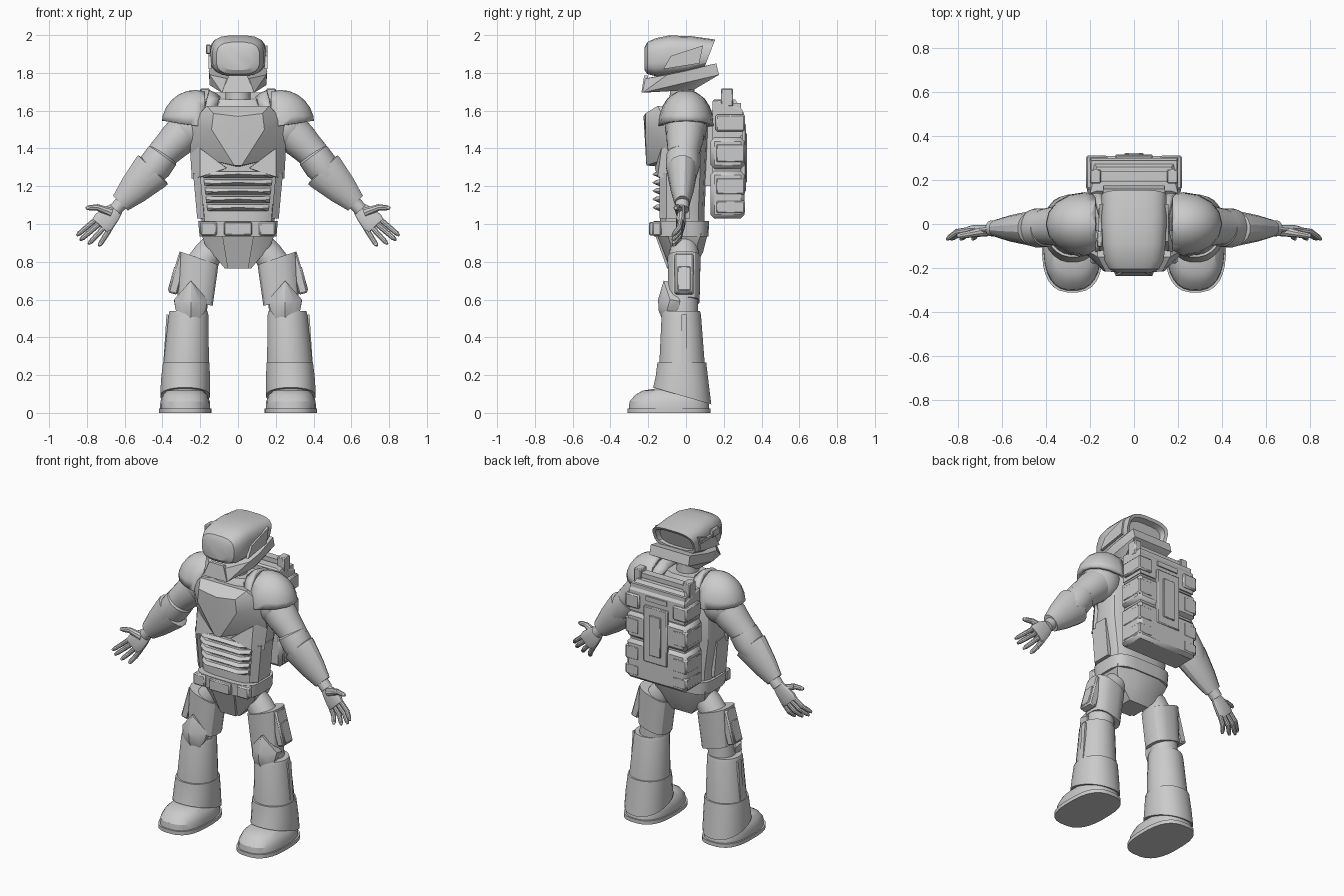
import bpy, bmesh, math
from mathutils import Vector as V, Matrix

cube = bpy.data.objects.get("Cube")
if cube:
    bpy.data.objects.remove(cube)

grey = bpy.data.materials.new("plain grey")
grey.use_nodes = True
grey.diffuse_color = (0.6, 0.6, 0.6, 1)
grey.node_tree.nodes["Principled BSDF"].inputs["Base Color"].default_value = (0.6, 0.6, 0.6, 1)
parts = []


def finish(name, bm, mirror=False, bevel=0, thick=0):
    bmesh.ops.recalc_face_normals(bm, faces=bm.faces)
    me = bpy.data.meshes.new(name)
    bm.to_mesh(me)
    bm.free()
    me.materials.append(grey)
    ob = bpy.data.objects.new(name, me)
    bpy.context.collection.objects.link(ob)
    if thick:
        ob.modifiers.new("Solidify", "SOLIDIFY").thickness = thick
    if bevel:
        m = ob.modifiers.new("Bevel", "BEVEL")
        m.width, m.segments = bevel, 1
    if mirror:
        ob.modifiers.new("Mirror", "MIRROR")
    parts.append(ob)
    return ob


def loft(name, secs, n=24, p=2, **kw):
    """Skin superellipse rings, each given as centre and two half axes."""
    bm = bmesh.new()
    rings = []
    for c, u, v in secs:
        ring = []
        for i in range(n):
            a = math.tau * (i + 0.5) / n
            x, y = (math.copysign(abs(t) ** (2 / p), t) for t in (math.cos(a), math.sin(a)))
            ring.append(bm.verts.new(V(c) + V(u) * x + V(v) * y))
        rings.append(ring)
    for a, b in zip(rings, rings[1:]):
        for i in range(n):
            j = (i + 1) % n
            bm.faces.new((a[i], a[j], b[j], b[i]))
    bm.faces.new(rings[0])
    bm.faces.new(rings[-1])
    return finish(name, bm, **kw)


def stack(name, rows, **kw):
    """Upright loft from rows of x, y, z, rx, ry."""
    return loft(name, [((x, y, z), (rx, 0, 0), (0, ry, 0)) for x, y, z, rx, ry in rows], **kw)


def limb(name, a, b, stations, flat=1, **kw):
    """Loft from a to b with (fraction, radius) stations."""
    a, b = V(a), V(b)
    d = (b - a).normalized()
    u = V((0, 1, 0)).cross(d).normalized()
    v = d.cross(u)
    return loft(name, [(a.lerp(b, t), u * r, v * r * flat) for t, r in stations], **kw)


def hull(name, pts, sym=True, **kw):
    """Faceted solid around points, repeated on the other side of x = 0."""
    bm = bmesh.new()
    for x, y, z in pts:
        bm.verts.new((x, y, z))
        if sym and x:
            bm.verts.new((-x, y, z))
    res = bmesh.ops.convex_hull(bm, input=bm.verts)
    bmesh.ops.delete(bm, geom=list({g for g in res["geom_interior"] if g.is_valid}), context="VERTS")
    bmesh.ops.dissolve_limit(bm, angle_limit=0.02, verts=bm.verts, edges=bm.edges)
    return finish(name, bm, **kw)


def box(name, c, size, tilt=0, **kw):
    bm = bmesh.new()
    m = Matrix.Translation(c) @ Matrix.Rotation(tilt, 4, "Y") @ Matrix.Diagonal((*size, 1))
    bmesh.ops.create_cube(bm, size=1, matrix=m)
    return finish(name, bm, **kw)


def dome(name, c, r, cuts, **kw):
    """Ellipsoid shell; each cut removes what lies along its normal."""
    bm = bmesh.new()
    bmesh.ops.create_uvsphere(bm, u_segments=16, v_segments=12, radius=1,
                              matrix=Matrix.Translation(c) @ Matrix.Diagonal((*r, 1)))
    for co, no in cuts:
        bmesh.ops.bisect_plane(bm, geom=bm.verts[:] + bm.edges[:] + bm.faces[:],
                               plane_co=co, plane_no=no, clear_outer=True)
    return finish(name, bm, **kw)


# Helmet: shell runs front to back and ends in a slanted, recessed rear
shell = [(-.22, 1.875, .085, .06, 0), (-.205, 1.878, .115, .085, 0), (-.165, 1.883, .136, .1, 0),
         (-.09, 1.892, .145, .107, 0), (.02, 1.895, .15, .1, .01), (.125, 1.9, .148, .077, .03),
         (.12, 1.9, .13, .06, .025), (.09, 1.895, .12, .055, .02)]
loft("helmet_shell", [((0, y, z), (rx, 0, 0), (0, s, rz)) for y, z, rx, rz, s in shell], n=20, p=3.2)
hull("helmet_jaw_guard", [(.085, -.23, 1.695), (.06, -.215, 1.77), (.15, -.1, 1.79), (.15, -.06, 1.735),
                          (.14, .16, 1.85), (.14, .175, 1.79), (.11, .04, 1.71), (.155, 0, 1.81)])
hull("helmet_mouth_plate", [(.085, -.236, 1.695), (.05, -.222, 1.785), (.085, -.2, 1.695), (.05, -.2, 1.785)])
hull("helmet_side_panel", [(x, y, z) for x in (.14, .157) for y, z in
                           ((-.12, 1.82), (-.08, 1.89), (.09, 1.945), (.07, 1.85))], sym=False, mirror=True)
box("range_finder", (-.157, -.07, 1.925), (.025, .07, .05), bevel=.005)
box("range_finder_arm", (-.155, .01, 1.91), (.015, .12, .015))
stack("neck", [(0, -.02, 1.58, .07, .07), (0, -.02, 1.73, .065, .065)])

# Torso
stack("collar", [(0, -.01, 1.58, .15, .12), (0, -.01, 1.62, .14, .11), (0, -.01, 1.66, .115, .09)], n=12, p=3)
stack("torso", [(0, -.02, 1, .195, .12), (0, -.02, 1.08, .2, .12), (0, -.015, 1.28, .235, .125),
                (0, -.01, 1.5, .24, .13), (0, -.01, 1.62, .16, .12)], n=16, p=3.5)
hull("chest_plate", [(.165, -.15, 1.625), (.255, -.1, 1.53), (.13, -.215, 1.585), (.14, -.215, 1.5), (0, -.225, 1.57),
                     (.02, -.21, 1.31), (.25, -.06, 1.36), (.24, -.03, 1.55), (0, -.1, 1.3), (.17, -.03, 1.61)])
hull("side_panel", [(.2, -.13, 1.4), (.06, -.165, 1.295), (.2, -.15, 1.25), (.245, -.08, 1.24), (.255, -.05, 1.42),
                    (.06, -.1, 1.3), (.2, -.05, 1.24)], sym=False, mirror=True)
hull("waist_rail", [(x + dx, y, z) for x, z in ((.2, 1.27), (.178, 1.03)) for dx in (0, .038)
                    for y in (-.14 + dx, .02)], sym=False, mirror=True)
for i in range(5):
    z, w = 1.262 - i * .044, .185 - i * .005
    hull("rib", [(w, -.12, z + .018), (w, -.135, z), (w * .7, -.172, z - .004), (w * .7, -.155, z + .016),
                 (w * .7, -.14, z - .018), (w, -.12, z - .018), (0, -.178, z + .002), (0, -.1, z)])

# Belt and pelvis
stack("belt", [(0, -.025, .935, .205, .145), (0, -.025, 1.015, .212, .148)], n=20, p=4)
box("buckle", (0, -.178, .975), (.15, .035, .07), bevel=.006)
box("belt_pouch", (.155, -.155, .975), (.085, .05, .075), bevel=.008, mirror=True)
hull("pelvis", [(.195, -.1, .95), (.1, -.155, .95), (.195, .08, .95), (.1, .115, .95), (.175, -.08, .89),
                (.175, .06, .89), (.07, -.085, .765), (.07, .045, .765), (.06, .09, .85)])
hull("pelvis_plate", [(.085, -.165, .945), (.055, -.1, .765), (.085, -.14, .945), (.055, -.08, .765)])

# Shoulders
c = V((.225, 0, 1.525))
dome("shoulder_pad", c, (.18, .145, .185), [(c + V((0, 0, -.005)), (.15, 0, -1)), (c - V((.05, 0, 0)), (-1, 0, 0))],
     thick=.022, mirror=True)
dome("shoulder_rim", c - V((.01, 0, 0)), (.19, .152, .197),
     [(c + V((0, 0, .02)), (0, 0, -1)), (c - V((.075, 0, 0)), (-1, 0, -.4)), (c - V((.028, 0, 0)), (1, 0, .25))],
     thick=.03, mirror=True)
dome("shoulder_joint", (.25, 0, 1.51), (.12, .11, .12), [], mirror=True)

# Arms and hands
limb("upper_arm", (.25, 0, 1.52), (.43, -.015, 1.34), [(0, .1), (.4, .098), (.6, .09), (1, .078)], mirror=True)
limb("elbow", (.38, -.015, 1.39), (.48, -.02, 1.25), [(0, .06), (.2, .088), (.6, .09), (1, .075)], mirror=True)
limb("bracer", (.447, -.02, 1.29), (.622, -.02, 1.11), [(0, .1), (.02, .112), (.1, .11), (.6, .085), (1, .056)],
     flat=.72, n=16, mirror=True)
limb("wrist", (.6, -.02, 1.13), (.65, -.02, 1.075), [(0, .038), (1, .036)], mirror=True)
limb("palm", (.635, -.02, 1.09), (.73, -.03, .99), [(0, .034), (.35, .05), (.8, .062), (1, .055)],
     flat=.4, n=16, p=2.6, mirror=True)
tips = [(.852, .94), (.835, .915), (.79, .895), (.735, .885)]
for i, (x, z) in enumerate(tips):
    base = V((.752 - i * .022, -.028, 1.025 - i * .021))
    mid = base.lerp(V((x, -.045, z)), .55)
    limb("finger", base, mid, [(-.2, .015), (1, .0145)], n=10, mirror=True)
    limb("fingertip", mid, (x, -.07, z), [(-.1, .0145), (.7, .013), (1, .007)], n=10, mirror=True)
limb("thumb", (.67, -.03, 1.06), (.75, -.045, 1.09), [(0, .026), (1, .017)], n=10, mirror=True)
limb("thumb_tip", (.74, -.044, 1.088), (.805, -.055, 1.085), [(0, .017), (.7, .015), (1, .008)], n=10, mirror=True)

# Thighs and knees
limb("hip", (.1, -.01, .92), (.21, -.01, .77), [(0, .06), (.5, .078), (1, .08)], mirror=True)
loft("thigh_armor", [((.207, -.01, .82), (.105, 0, .036), (0, .088, 0)),
                     ((.228, -.012, .59), (.095, 0, .024), (0, .085, 0))], n=16, p=2.8, mirror=True)
box("thigh_case", (.318, -.01, .735), (.05, .1, .215), tilt=-.27, bevel=.008, mirror=True)
box("thigh_case_flap", (.347, -.01, .71), (.016, .07, .13), tilt=-.27, bevel=.004, mirror=True)
stack("knee_joint", [(.25, -.02, .46, .085, .085), (.24, -.015, .62, .08, .08)], mirror=True)
hull("knee_guard", [(.25, -.118, .7), (.25, -.09, .695), (.162, -.085, .6), (.338, -.085, .6), (.162, -.03, .59),
                    (.338, -.03, .59), (.17, -.1, .545), (.33, -.1, .545), (.2, -.11, .497), (.3, -.11, .497),
                    (.25, -.12, .483), (.25, -.148, .6), (.25, -.145, .54), (.2, -.135, .59), (.3, -.135, .59),
                    (.2, -.05, .5), (.3, -.05, .5)], sym=False, mirror=True)

# Shins and boots
stack("shin_guard", [(.277, -.02, .2, .125, .125), (.262, -.025, .52, .106, .105), (.262, -.025, .54, .1, .1)],
      mirror=True)
loft("boot_cuff", [((.28, -.02, .09), (.132, 0, 0), (0, .155, -.045)), ((.278, -.02, .17), (.131, 0, 0), (0, .142, -.02)),
                   ((.274, -.022, .268), (.124, 0, 0), (0, .13, 0))], p=2.2, mirror=True)
box("shin_seam", (.383, -.01, .36), (.012, .03, .32), tilt=-.065, mirror=True)
stack("sole", [(.28, -.09, 0, .14, .222), (.28, -.09, .024, .14, .222)], n=28, p=2.7, mirror=True)
stack("boot", [(.28, -.09, .024, .133, .214), (.28, -.09, .06, .132, .21), (.28, -.085, .095, .118, .185),
               (.28, -.08, .118, .095, .15), (.28, -.075, .128, .05, .09)], n=28, p=2.5, mirror=True)

# Backpack
box("pack_core", (0, .215, 1.34), (.39, .15, .6))
box("pack_lower", (0, .22, 1.155), (.43, .18, .25), bevel=.02)
box("pack_middle", (0, .22, 1.375), (.43, .18, .165), bevel=.02)
hull("pack_upper", [(.2, .14, 1.468), (.2, .3, 1.468), (.2, .14, 1.65), (.2, .3, 1.6), (.17, .15, 1.66), (.17, .26, 1.66)])
box("pack_mount", (0, .11, 1.4), (.24, .08, .4))
box("pack_post", (.175, .217, 1.67), (.05, .065, .095), bevel=.005, mirror=True)
box("pack_handle", (0, .217, 1.68), (.34, .05, .03))
box("pack_spine", (0, .305, 1.35), (.17, .024, .36), bevel=.005)
box("pack_hatch", (0, .315, 1.35), (.085, .018, .26), bevel=.004)
box("pack_slot", (0, .302, 1.575), (.15, .012, .03))
for z, h in ((1.09, .07), (1.2, .09), (1.375, .1), (1.535, .09)):
    box("pack_side_block", (.17, .235, z), (.098, .155, h), bevel=.008, mirror=True)

# Smooth the round parts while keeping hard edges
bpy.ops.object.select_all(action="DESELECT")
for ob in parts:
    ob.select_set(True)
bpy.context.view_layer.objects.active = parts[0]
bpy.ops.object.shade_smooth_by_angle(angle=math.radians(28))
